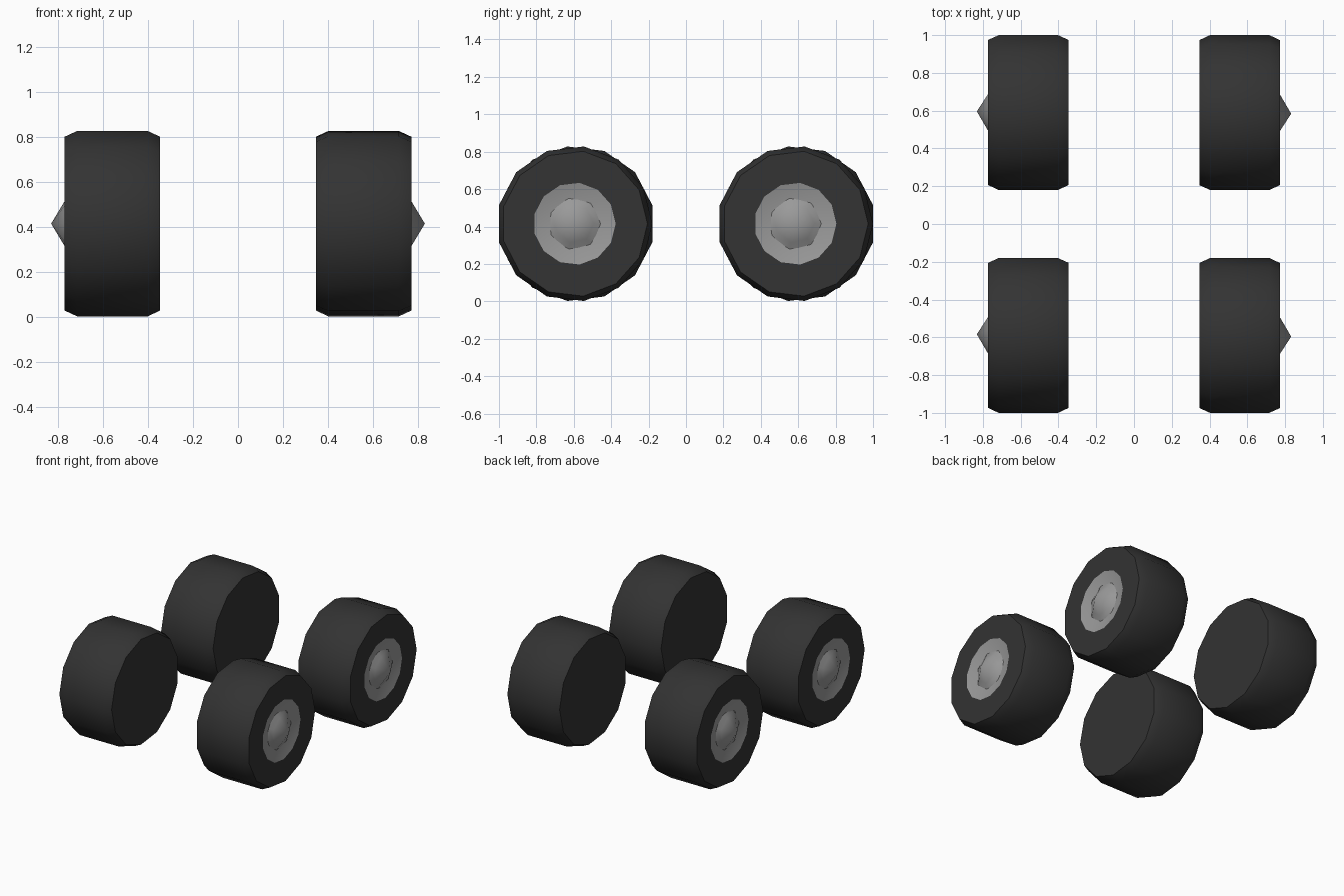
import bpy, bmesh, math

if "Cube" in bpy.data.objects:
    bpy.data.objects.remove(bpy.data.objects["Cube"])


def material(name, rgb):
    m = bpy.data.materials.new(name)
    m.diffuse_color = (*rgb, 1)
    m.use_nodes = True
    m.node_tree.nodes["Principled BSDF"].inputs["Base Color"].default_value = m.diffuse_color
    return m


RUBBER = material("dark_rubber", (0.033, 0.033, 0.033))
METAL = material("grey_metal", (0.32, 0.32, 0.32))


def lathe(name, profile, sides, mat, side, centre, angle):
    """Spin an (x, radius) profile about the axle; radius 0 closes to a point."""
    bm = bmesh.new()
    rings = []
    for x, r in profile:
        n = sides if r > 0 else 1
        rings.append([bm.verts.new((side * x,
                                    side * (centre[0] + r * math.cos(2 * math.pi * i / sides)),
                                    centre[1] + r * math.sin(2 * math.pi * i / sides)))
                      for i in range(n)])
    for a, b in zip(rings, rings[1:]):
        for i in range(sides):
            j = (i + 1) % sides
            loop = [a[i % len(a)], a[j % len(a)], b[j % len(b)], b[i % len(b)]]
            bm.faces.new(list(dict.fromkeys(loop)))
    bmesh.ops.recalc_face_normals(bm, faces=bm.faces)
    # open dishes and caps must face outwards
    if sum(f.normal.x * f.calc_area() for f in bm.faces) * side < -1e-4:
        bmesh.ops.reverse_faces(bm, faces=bm.faces)
    me = bpy.data.meshes.new(name)
    bm.to_mesh(me)
    bm.free()
    me.materials.append(mat)
    ob = bpy.data.objects.new(name, me)
    bpy.context.collection.objects.link(ob)
    bpy.ops.object.select_all(action='DESELECT')
    ob.select_set(True)
    bpy.context.view_layer.objects.active = ob
    bpy.ops.object.shade_smooth_by_angle(angle=math.radians(angle))
    return ob


# Left wheels are the right wheels turned half round about z
for side, side_name in ((1, "right"), (-1, "left")):
    for y in (-0.596, 0.584):
        tag = f"{side_name}_{'front' if y * side < 0 else 'rear'}"
        c = (y, 0.415)
        # tyre: closed inner face, bevelled shoulders, open at the hub
        lathe("tyre_" + tag, [(0.347, 0), (0.347, 0.39), (0.403, 0.416),
                              (0.716, 0.416), (0.772, 0.39), (0.772, 0.22)],
              13, RUBBER, side, c, 40)
        # shallow dished hub
        lathe("hub_" + tag, [(0.772, 0.22), (0.75, 0.13), (0.75, 0)],
              13, METAL, side, c, 40)
        # pointed hub cap
        lathe("hub_cap_" + tag, [(0.75, 0.144), (0.772, 0.103), (0.832, 0)],
              7, METAL, side, c, 60)
